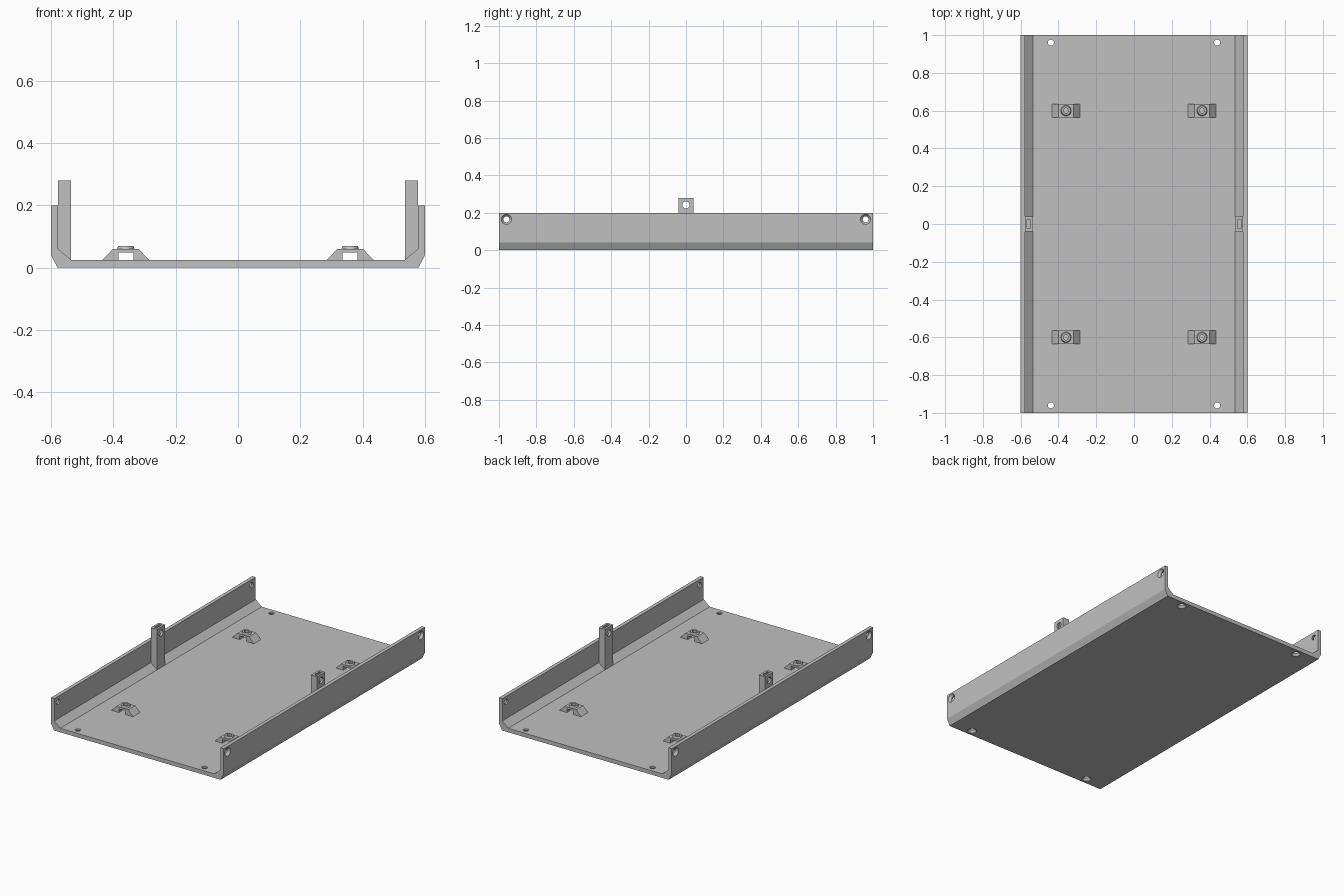
import bpy, bmesh, math
from mathutils import Matrix

cube = bpy.data.objects.get("Cube")
if cube:
    bpy.data.objects.remove(cube, do_unlink=True)

grey = bpy.data.materials.new("light grey")
grey.use_nodes = True
COLOUR = (0.53, 0.53, 0.53, 1)
grey.diffuse_color = COLOUR
grey.node_tree.nodes["Principled BSDF"].inputs["Base Color"].default_value = COLOUR


def finish(name, bm):
    bmesh.ops.recalc_face_normals(bm, faces=bm.faces)
    me = bpy.data.meshes.new(name)
    bm.to_mesh(me)
    bm.free()
    me.materials.append(grey)
    ob = bpy.data.objects.new(name, me)
    bpy.context.collection.objects.link(ob)
    return ob


def extrude_y(name, profile, y0, y1):
    """Solid from an x-z outline, running from y0 to y1."""
    bm = bmesh.new()
    face = bm.faces.new([bm.verts.new((x, y0, z)) for x, z in profile])
    out = bmesh.ops.extrude_face_region(bm, geom=[face])
    moved = [v for v in out["geom"] if isinstance(v, bmesh.types.BMVert)]
    bmesh.ops.translate(bm, verts=moved, vec=(0, y1 - y0, 0))
    return finish(name, bm)


def box(name, x0, x1, y0, y1, z0, z1):
    return extrude_y(name, [(x0, z0), (x1, z0), (x1, z1), (x0, z1)], y0, y1)


def cone(name, centre, r1, r2, depth, axis="Z", side=1):
    """Cone or cylinder; r1 is the lower end, or the inner end along x."""
    bm = bmesh.new()
    turn = Matrix.Rotation(side * math.pi / 2, 4, "Y") if axis == "X" else Matrix()
    bmesh.ops.create_cone(bm, cap_ends=True, segments=32, radius1=r1, radius2=r2,
                          depth=depth, matrix=Matrix.Translation(centre) @ turn)
    return finish(name, bm)


def combine(ob, others, operation="DIFFERENCE"):
    for other in others:
        mod = ob.modifiers.new("shape", "BOOLEAN")
        mod.operation, mod.object, mod.solver = operation, other, "EXACT"
    bpy.context.view_layer.update()
    deps = bpy.context.evaluated_depsgraph_get()
    me = bpy.data.meshes.new_from_object(ob.evaluated_get(deps))
    ob.modifiers.clear()
    ob.data = me
    for other in others:
        bpy.data.objects.remove(other, do_unlink=True)


# Tray: folded channel with chamfered lower corners
half = [(0.58, 0), (0.582, 0.006), (0.6, 0.04), (0.6, 0.2),
        (0.577, 0.2), (0.577, 0.06), (0.535, 0.025)]
tray = extrude_y("tray", half + [(-x, z) for x, z in reversed(half)], -1, 1)

# Countersunk screw holes in the floor and side walls
cutters = []
for sx in (-1, 1):
    for sy in (-1, 1):
        floor, y = sx * 0.44, sy * 0.96
        cutters += [
            cone("floor_hole", (floor, y, 0.01), 0.016, 0.016, 0.1),
            cone("floor_sink", (floor, y, 0.005), 0.031, 0.016, 0.02),
            cone("wall_hole", (sx * 0.59, y, 0.165), 0.016, 0.016, 0.1, "X", sx),
            cone("wall_sink", (sx * 0.595, y, 0.165), 0.016, 0.031, 0.02, "X", sx)]
combine(tray, cutters)

for side, sx in (("left", 1), ("right", -1)):
    # Upright posts with a cross hole and a nut slot in the top
    x0, x1 = sorted((sx * 0.535, sx * 0.578))
    post = box(side + "_post", x0, x1, -0.04, 0.04, 0.024, 0.28)
    mid = sx * 0.557
    combine(post, [
        box("slot", mid - 0.009, mid + 0.009, -0.025, 0.025, 0.215, 0.3),
        cone("hole", (mid, 0, 0.242), 0.019, 0.019, 0.1, "X", sx)])

    # Bridge brackets with a raised ring and a screw hole
    for end, y in (("front", -0.6), ("back", 0.6)):
        c = sx * 0.36
        arch = [(0.076, 0.024), (0.041, 0.06), (-0.041, 0.06), (-0.076, 0.024),
                (-0.024, 0.024), (-0.024, 0.048), (0.024, 0.048), (0.024, 0.024)]
        bracket = extrude_y(f"{end}_{side}_bracket", [(c + x, z) for x, z in arch],
                            y - 0.035, y + 0.035)
        combine(bracket, [cone("ring", (c, y, 0.0625), 0.03, 0.024, 0.015)], "UNION")
        combine(bracket, [cone("hole", (c, y, 0.065), 0.014, 0.014, 0.06)])
